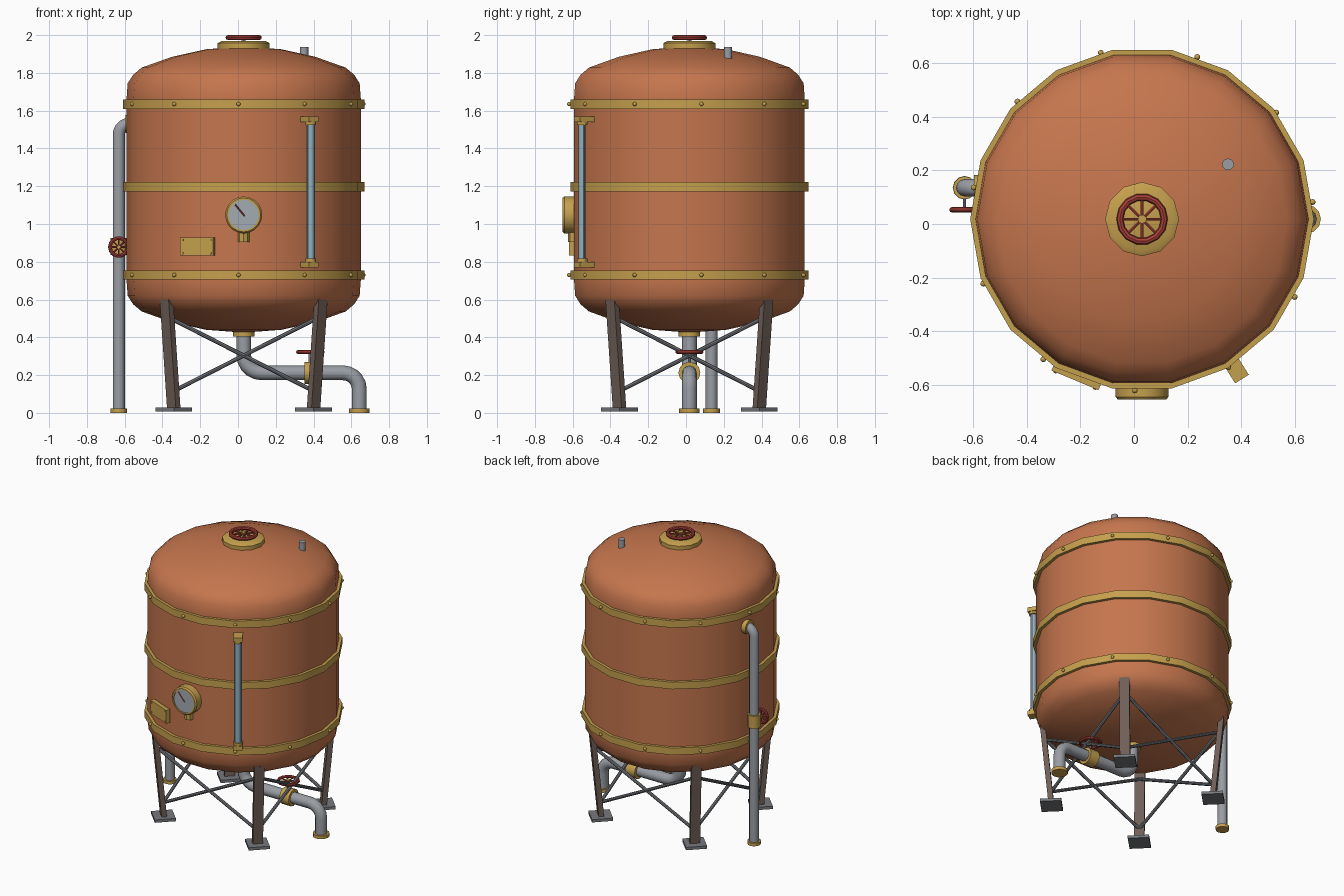
import bpy, bmesh, math
from mathutils import Vector, Matrix

if "Cube" in bpy.data.objects:
    bpy.data.objects.remove(bpy.data.objects["Cube"])

CX, CY = 0.03, 0.018          # tank axis
ORIGIN = Vector((CX, CY, 0))


def material(name, rgb):
    m = bpy.data.materials.new(name)
    m.diffuse_color = (*rgb, 1)
    m.use_nodes = True
    m.node_tree.nodes["Principled BSDF"].inputs["Base Color"].default_value = m.diffuse_color
    return m


COPPER = material("copper", (0.56, 0.18, 0.075))
BRASS = material("brass", (0.56, 0.35, 0.075))
RED = material("red paint", (0.40, 0.05, 0.04))
STEEL = material("pipe steel", (0.32, 0.34, 0.37))
DARK = material("dark steel", (0.18, 0.19, 0.21))
LEG = material("leg iron", (0.16, 0.115, 0.095))
GLASS = material("sight glass blue", (0.28, 0.44, 0.53))
DIAL = material("dial grey", (0.36, 0.41, 0.45))


def finish(bm, name, mat):
    bmesh.ops.recalc_face_normals(bm, faces=bm.faces)
    me = bpy.data.meshes.new(name)
    bm.to_mesh(me)
    bm.free()
    me.materials.append(mat)
    ob = bpy.data.objects.new(name, me)
    ob.location = ORIGIN
    bpy.context.collection.objects.link(ob)
    return ob


def align(axis):
    return Vector(axis).to_track_quat('Z', 'Y').to_matrix().to_4x4()


def lathe(name, profile, mat, sides=18, centre=(0, 0, 0), axis=(0, 0, 1), closed=False):
    """Revolve (radius, height) points about an axis."""
    bm = bmesh.new()
    vs = [bm.verts.new((r, 0, z)) for r, z in profile]
    es = [bm.edges.new(p) for p in zip(vs, vs[1:])]
    if closed:
        es.append(bm.edges.new((vs[-1], vs[0])))
    bmesh.ops.spin(bm, geom=vs + es, cent=(0, 0, 0), axis=(0, 0, 1),
                   angle=2 * math.pi, steps=sides, use_merge=True)
    bmesh.ops.remove_doubles(bm, verts=bm.verts, dist=1e-5)
    bm.transform(Matrix.Translation(centre) @ align(axis))
    return finish(bm, name, mat)


def rod(name, a, b, r, mat, sides=12):
    a, b = Vector(a), Vector(b)
    bm = bmesh.new()
    bmesh.ops.create_cone(bm, cap_ends=True, segments=sides, radius1=r, radius2=r,
                          depth=(b - a).length)
    bm.transform(Matrix.Translation((a + b) / 2) @ align(b - a))
    return finish(bm, name, mat)


def box(name, size, centre, turn, mat):
    """Box with local x pointing outward at angle turn."""
    bm = bmesh.new()
    bmesh.ops.create_cube(bm, size=1)
    bm.transform(Matrix.Translation(centre) @ Matrix.Rotation(turn, 4, 'Z')
                 @ Matrix.Diagonal((*size, 1)))
    return finish(bm, name, mat)


def pipe(name, path, r, mat):
    cu = bpy.data.curves.new(name, 'CURVE')
    cu.dimensions = '3D'
    cu.bevel_depth, cu.bevel_resolution, cu.use_fill_caps = r, 4, True
    sp = cu.splines.new('POLY')
    sp.points.add(len(path) - 1)
    for p, co in zip(sp.points, path):
        p.co = (*co, 1)
    cu.materials.append(mat)
    ob = bpy.data.objects.new(name, cu)
    ob.location = ORIGIN
    bpy.context.collection.objects.link(ob)


def bend(corner, d_in, d_out, r, n=5):
    """Arc points rounding a right-angle corner."""
    c, i, o = Vector(corner), Vector(d_in), Vector(d_out)
    mid = c - i * r + o * r
    return [mid - o * r * math.cos(t) + i * r * math.sin(t)
            for t in (math.pi / 2 * k / n for k in range(n + 1))]


def hand_wheel(name, centre, axis, R, r, stem):
    ring = [(R + r * math.cos(k * math.pi / 4), r * math.sin(k * math.pi / 4)) for k in range(8)]
    lathe(name + "_rim", ring, RED, 14, centre, axis, closed=True)
    c, rot, ax = Vector(centre), align(axis).to_3x3(), Vector(axis)
    for k in range(4):
        d = rot @ Vector((math.cos(k * math.pi / 4), math.sin(k * math.pi / 4), 0)) * R
        rod(name + "_spoke", c - d, c + d, r * 0.45, RED, 6)
    rod(name + "_hub", c - ax * r * .9, c + ax * r * .9, R * 0.2, BRASS, 10)
    rod(name + "_stem", c - ax * stem, c, R * 0.13, STEEL, 8)


def polar(r, a, z):
    return Vector((r * math.cos(a), r * math.sin(a), z))


# Tank shell with domed ends
half = [(0.62, 0), (0.62, 0.03), (0.614, 0.11), (0.585, 0.155), (0.54, 0.193),
        (0.38, 0.25), (0.2, 0.29), (0, 0.305)]
lathe("tank_shell", [(r, 0.73 - h) for r, h in reversed(half)]
      + [(r, 1.635 + h) for r, h in half], COPPER)

# Brass bands and rivets
for z in (0.73, 1.198, 1.635):
    lathe("band", [(0.61, z - .025), (0.64, z - .025), (0.64, z + .025), (0.61, z + .025)],
          BRASS, closed=True)
for z in (0.73, 1.635):
    for k in range(11):
        bm = bmesh.new()
        bmesh.ops.create_icosphere(bm, subdivisions=2, radius=0.011)
        bm.transform(Matrix.Translation(polar(0.638, 0.1 + k * math.tau / 11, z)))
        finish(bm, "rivet", BRASS)

# Top hatch, wheel and vent
lathe("hatch", [(0, 1.90), (0.138, 1.90), (0.138, 1.957), (0.118, 1.968), (0, 1.968)], BRASS, 12)
hand_wheel("hatch_wheel", (0, 0, 1.987), (0, 0, 1), 0.083, 0.013, 0.04)
rod("vent", (0.32, 0.204, 1.84), (0.32, 0.204, 1.938), 0.022, STEEL)

# Pressure gauge
G = Vector((0, -0.6, 1.048))
lathe("gauge_case", [(0, 0), (0.098, 0), (0.098, 0.062), (0.09, 0.072), (0.08, 0.072),
                     (0.08, 0.064), (0, 0.064)], BRASS, 20, G, (0, -1, 0))
rod("gauge_dial", G + Vector((0, -.06, 0)), G + Vector((0, -.067, 0)), 0.08, DIAL, 20)
rod("gauge_needle", G + Vector((.005, -.068, -.006)), G + Vector((-.045, -.068, .055)), 0.004, RED, 6)
rod("gauge_stub", (0, -0.612, 0.905), (0, -0.612, 0.97), 0.03, BRASS, 8)

# Name plate with screws
pa = math.radians(-112.6)
tan = polar(1, pa + math.pi / 2, 0)
box("blank_plate", (0.03, 0.19, 0.095), polar(0.635, pa, 0.88), pa, BRASS)
for s in (-1, 1):
    for t in (-1, 1):
        p = polar(0.648, pa, 0.88 + t * .035) + tan * s * .08
        rod("plate_screw", p, p + polar(.006, pa, 0), 0.006, BRASS, 8)

# Sight glass
sa = math.radians(-58)
tan = polar(1, sa + math.pi / 2, 0)
for z, s in ((1.555, -1), (0.785, 1)):
    box("sight_bracket", (0.10, 0.06, 0.03), polar(0.652, sa, z), sa, BRASS)
    rod("sight_collar", polar(.67, sa, z), polar(.67, sa, z + s * .032), 0.028, BRASS)
rod("sight_tube", polar(.67, sa, .79), polar(.67, sa, 1.55), 0.019, GLASS)
for s in (-1, 1):
    rod("sight_guard", polar(.67, sa, .79) + tan * s * .022,
        polar(.67, sa, 1.55) + tan * s * .022, 0.005, STEEL, 6)

# Side pipe
px, py = -0.661, 0.117
X, Z = Vector((1, 0, 0)), Vector((0, 0, 1))
pipe("side_pipe", [(px, py, 0.005)] + bend((px, py, 1.53), Z, X, 0.055) + [(-0.56, py, 1.53)],
     0.032, STEEL)
rod("side_pipe_foot", (px, py, 0), (px, py, 0.022), 0.044, BRASS)
rod("side_pipe_flange", (-0.625, py, 1.53), (-0.59, py, 1.53), 0.048, BRASS)
rod("side_valve_body", (px, py, 0.835), (px, py, 0.925), 0.043, BRASS)
hand_wheel("side_valve_wheel", (px, 0.035, 0.878), (0, -1, 0), 0.047, 0.010, -0.0 + 0.07)

# Outlet pipe under the tank
pipe("outlet_pipe", [(0, 0, 0.45)] + bend((0, 0, 0.212), -Z, X, 0.095)
     + bend((0.612, 0, 0.212), X, -Z, 0.085) + [(0.612, 0, 0.005)], 0.039, STEEL)
rod("outlet_collar", (0, 0, 0.405), (0, 0, 0.45), 0.057, BRASS)
rod("outlet_foot", (0.612, 0, 0), (0.612, 0, 0.022), 0.054, BRASS)
rod("outlet_valve_body", (0.322, 0, 0.212), (0.395, 0, 0.212), 0.058, BRASS)
hand_wheel("outlet_valve_wheel", (0.353, 0, 0.322), (0, 0, 1), 0.066, 0.010, 0.07)

# Legs, foot plates and cross braces
for k in range(4):
    a = math.pi / 4 + k * math.pi / 2
    b = a + math.pi / 2
    bm = bmesh.new()
    bmesh.ops.create_cube(bm, size=1)
    for v in bm.verts:
        top = v.co.z > 0
        v.co = Vector(((0.578 if top else 0.523) + v.co.x * .035, v.co.y * .066,
                       0.60 if top else 0.02))
    bm.transform(Matrix.Rotation(a, 4, 'Z'))
    finish(bm, "leg", LEG)
    box("foot_plate", (0.138, 0.138, 0.02), polar(0.523, a, 0.018), a, DARK)
    rod("brace", polar(0.56, a, 0.505), polar(0.525, b, 0.115), 0.011, DARK, 8)
    rod("brace", polar(0.525, a, 0.115), polar(0.56, b, 0.505), 0.011, DARK, 8)

# Turn pipes into meshes and smooth the round parts
bpy.ops.object.select_all(action='SELECT')
bpy.context.view_layer.objects.active = bpy.data.objects["side_pipe"]
bpy.ops.object.convert(target='MESH')
bpy.ops.object.select_all(action='SELECT')
bpy.ops.object.shade_smooth_by_angle(angle=math.radians(37))
